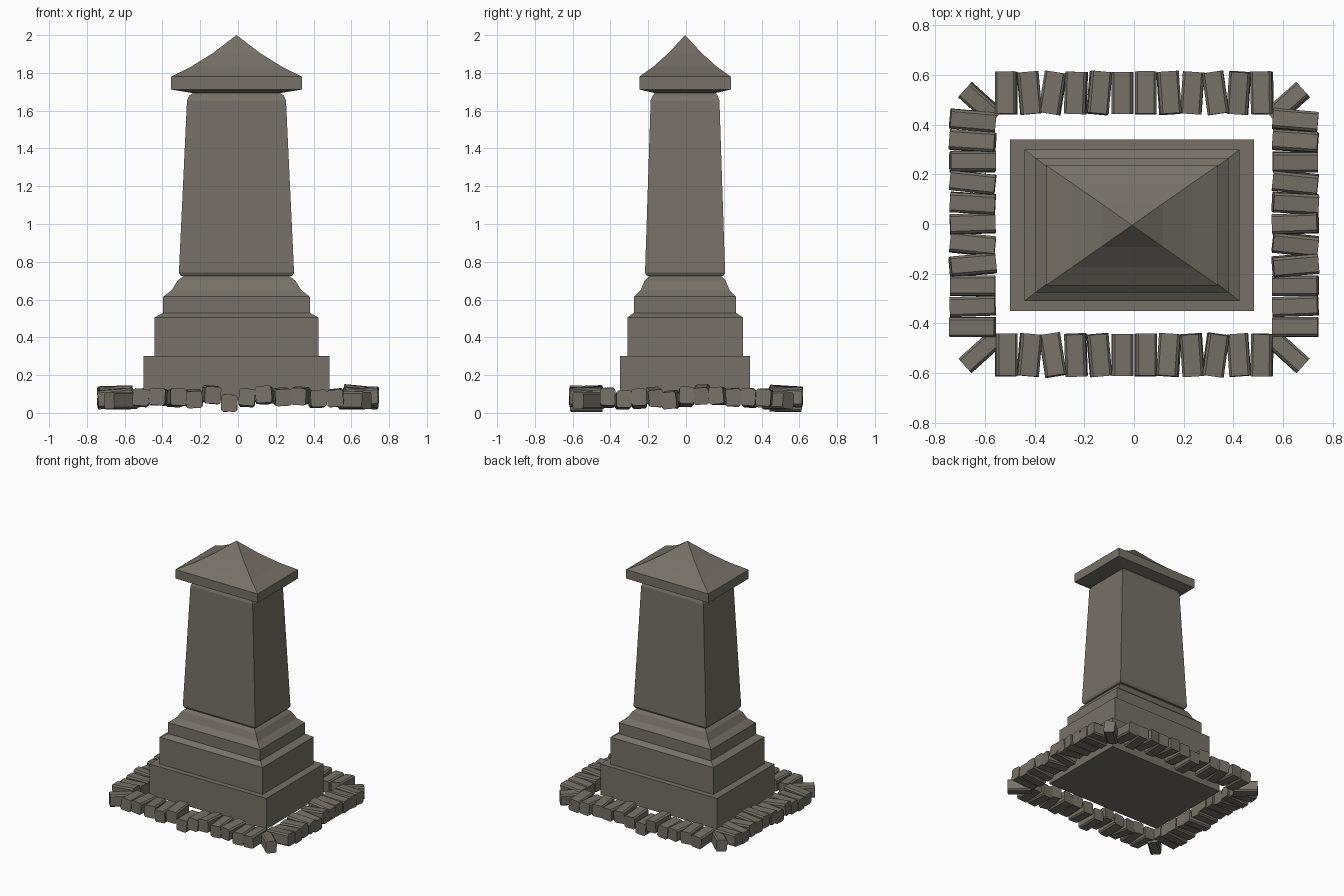
import bpy, bmesh, math, random
from mathutils import Matrix, Vector, Euler

cube = bpy.data.objects.get("Cube")
if cube:
    bpy.data.objects.remove(cube, do_unlink=True)
random.seed(4)

stone = bpy.data.materials.new("weathered grey stone")
stone.use_nodes = True
colour = (0.18, 0.165, 0.138, 1)
stone.diffuse_color = colour
stone.node_tree.nodes["Principled BSDF"].inputs["Base Color"].default_value = colour


def add_object(name, bm):
    bmesh.ops.recalc_face_normals(bm, faces=bm.faces)
    mesh = bpy.data.meshes.new(name)
    bm.to_mesh(mesh)
    bm.free()
    mesh.materials.append(stone)
    obj = bpy.data.objects.new(name, mesh)
    bpy.context.collection.objects.link(obj)
    return obj


def stack(name, rings, apex=None):
    """Rectangular rings (half width, half depth, height) joined into a solid."""
    bm = bmesh.new()
    loops = []
    for hx, hy, z in rings:
        loops.append([bm.verts.new((sx * hx - 0.008, sy * hy - 0.005, z))
                      for sx, sy in ((-1, -1), (1, -1), (1, 1), (-1, 1))])
    for a, b in zip(loops, loops[1:]):
        for i in range(4):
            j = (i + 1) % 4
            bm.faces.new((a[i], a[j], b[j], b[i]))
    bm.faces.new(loops[0][::-1])
    top = loops[-1]
    if apex:
        tip = bm.verts.new((-0.008, -0.005, apex))
        for i in range(4):
            bm.faces.new((top[i], top[(i + 1) % 4], tip))
    else:
        bm.faces.new(top)
    return add_object(name, bm)


# Stepped base, moulding, tapered shaft and pyramid cap
stack("lower_plinth", [(0.492, 0.345, 0.065), (0.492, 0.345, 0.3)])
stack("upper_plinth", [(0.434, 0.306, 0.3), (0.434, 0.306, 0.505),
                       (0.388, 0.27, 0.53)])
stack("base_moulding", [(0.388, 0.27, 0.53), (0.388, 0.27, 0.615), (0.342, 0.235, 0.65),
                        (0.312, 0.215, 0.7), (0.28, 0.19, 0.725)])
stack("shaft", [(0.295, 0.202, 0.725), (0.305, 0.212, 0.742), (0.262, 0.182, 1.655),
                (0.25, 0.172, 1.68), (0.228, 0.158, 1.695)])
stack("cap", [(0.225, 0.155, 1.692), (0.347, 0.242, 1.712), (0.347, 0.242, 1.78),
              (0.24, 0.168, 1.833), (0.125, 0.088, 1.905)], apex=2.0)


def kerb_stone(name, x, y, z, yaw, length, width, tilt=0.0):
    """A chamfered block whose long axis points along yaw."""
    bm = bmesh.new()
    bmesh.ops.create_cube(bm, size=1)
    bmesh.ops.scale(bm, vec=(length, width, 0.09), verts=bm.verts)
    long_edges = [e for e in bm.edges
                  if abs(e.verts[0].co.x - e.verts[1].co.x) > length / 2]
    bmesh.ops.bevel(bm, geom=long_edges, offset=0.01, segments=1, affect='EDGES')
    roll = math.radians(random.uniform(-6, 6))
    turn = Euler((roll, math.radians(tilt), math.radians(yaw)))
    bmesh.ops.transform(bm, matrix=Matrix.LocRotScale(Vector((x, y, z)), turn, None),
                        verts=bm.verts)
    return add_object(name, bm)


# Front and back rows of kerb stones, mirrored across the depth
heights = [0.08, 0.085, 0.08, 0.075, 0.097, 0.052, 0.08, 0.095, 0.085, 0.09, 0.075, 0.08]
leans = [0, 5, -9, -2, -5, 0, 0, 4, -4, 8, -4, 1]
for side, label in ((-1, "front"), (1, "back")):
    for i, (z, lean) in enumerate(zip(heights, leans)):
        kerb_stone(f"{label}_kerb_stone_{i + 1}", -0.515 + i * 0.0937, side * 0.528, z,
                   side * (90 + lean), 0.17, 0.086, random.uniform(-4, 4))

# Left and right rows of kerb stones, mirrored across the width
heights = [0.08, 0.068, 0.075, 0.085, 0.07, 0.085, 0.097, 0.09, 0.085, 0.08, 0.08]
leans = [0, 2, 0, 5, -6, 2, -3, -6, 0, -4, -5]
for side, label in ((-1, "right"), (1, "left")):
    for i, (z, lean) in enumerate(zip(heights, leans)):
        kerb_stone(f"{label}_kerb_stone_{i + 1}", side * 0.65, -0.415 + i * 0.0832, z,
                   side * -lean if side < 0 else lean, 0.182, 0.08,
                   random.uniform(-6, 6))

# Diagonal corner stones
for sx, lx in ((-1, "right"), (1, "left")):
    for sy, ly in ((-1, "front"), (1, "back")):
        kerb_stone(f"{ly}_{lx}_corner_stone", sx * 0.618, sy * 0.5 - 0.015, 0.066,
                   sx * sy * 42, 0.17, 0.077)
